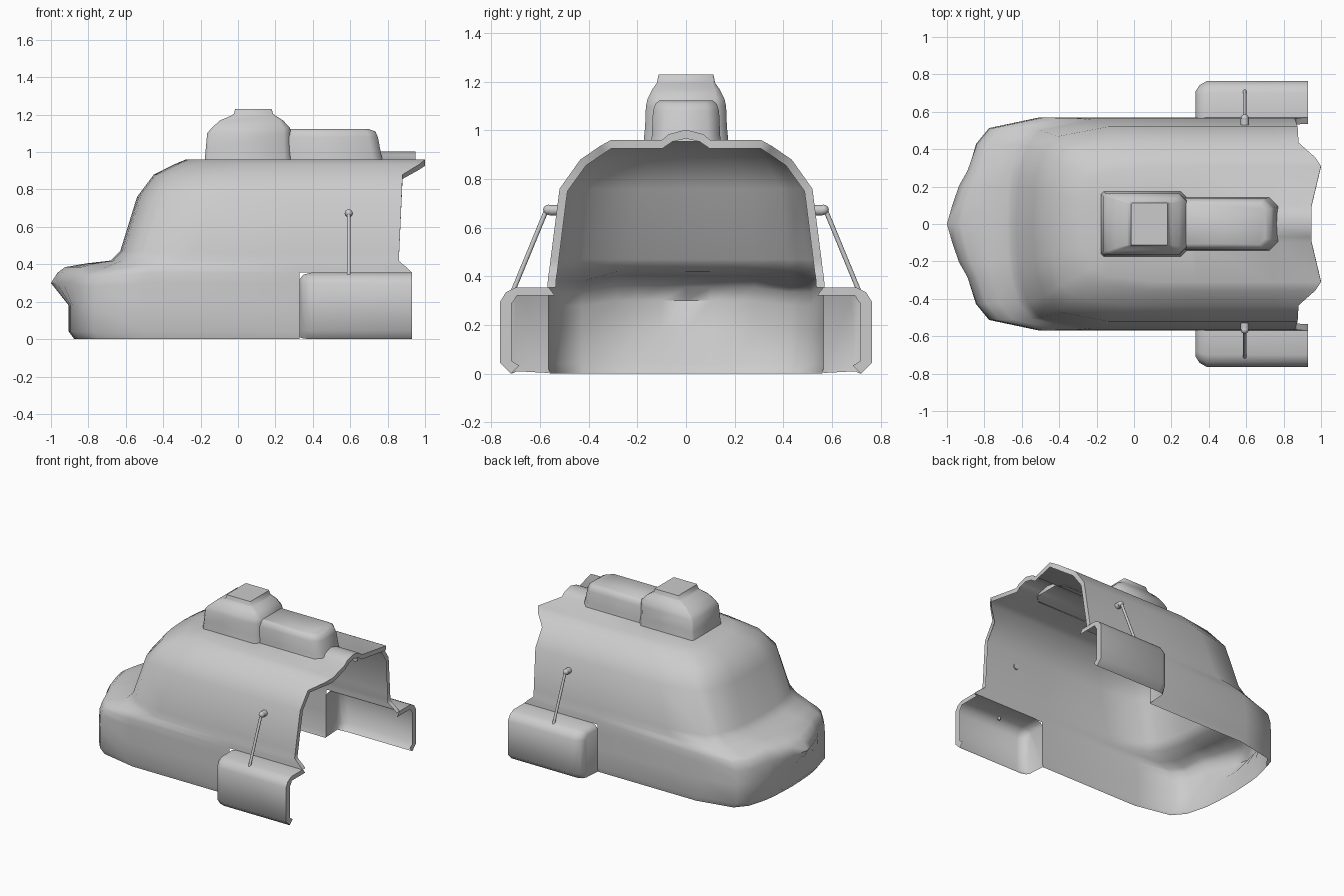
import bpy, bmesh
from math import radians
from mathutils import Vector

if "Cube" in bpy.data.objects:
    bpy.data.objects.remove(bpy.data.objects["Cube"])


def make(name, verts, faces, angle=62):
    bm = bmesh.new()
    vs = [bm.verts.new(v) for v in verts]
    for f in faces:
        bm.faces.new([vs[i] for i in f])
    bmesh.ops.remove_doubles(bm, verts=bm.verts, dist=0.0005)
    loose = [v for v in bm.verts if not v.link_faces]
    bmesh.ops.delete(bm, geom=loose, context='VERTS')
    bmesh.ops.recalc_face_normals(bm, faces=bm.faces)
    c = sum((v.co for v in bm.verts), Vector()) / len(bm.verts)
    bm.normal_update()
    if sum(f.normal.dot(f.calc_center_median() - c) * f.calc_area() for f in bm.faces) < 0:
        bmesh.ops.reverse_faces(bm, faces=bm.faces)
    me = bpy.data.meshes.new(name)
    bm.to_mesh(me)
    bm.free()
    ob = bpy.data.objects.new(name, me)
    bpy.context.collection.objects.link(ob)
    bpy.ops.object.select_all(action='DESELECT')
    bpy.context.view_layer.objects.active = ob
    ob.select_set(True)
    bpy.ops.object.shade_smooth_by_angle(angle=radians(angle))
    return ob


def inset(pts, t):
    # offset an open (y, z) profile to its left by t
    out = []
    for i, p in enumerate(pts):
        a = Vector(pts[max(i - 1, 0)])
        b = Vector(pts[min(i + 1, len(pts) - 1)])
        d = (b - a).normalized()
        out.append((p[0] - d.y * t, p[1] + d.x * t))
    return out


# Body shell: horizontal U-shaped rings (z, half width, front x, nose, rear x, corner drop)
rings = [
    (0.00, .56, -.875, 0, .93, 0), (.04, .57, -.905, 0, .93, 0),
    (.18, .57, -.905, 0, .93, 0), (.30, .57, -.90, .10, .93, .02),
    (.355, .57, -.88, .085, .93, .02), (.385, .568, -.85, .075, .90, .03),
    (.405, .566, -.78, .03, .875, .025), (.42, .563, -.68, 0, .86, 0),
    (.47, .557, -.63, 0, .862, 0), (.76, .52, -.54, 0, .875, 0),
    (.88, .435, -.45, 0, .88, 0), (.935, .355, -.34, 0, .97, 0),
    (.96, .31, -.28, 0, 1.0, 0), (.96, .10, -.10, 0, .95, 0),
    (.96, .07, -.10, 0, .95, 0), (.96, 0, -.10, 0, .95, 0)]
plan = [(0, 0, 1), (.18, .004, .75), (.36, .01, .45), (.5, .02, .1),
        (.75, .06, 0), (.9, .13, 0), (1, .4, 0)]
ridge = {14: .025, 15: .043}
edge = [(r[1], r[0] + ridge.get(i, 0)) for i, r in enumerate(rings)]
lip = inset(edge, .034)
lip[-1] = (0, .967)
verts, faces = [], []
for i, (z, w, front, nose, rear, drop) in enumerate(rings):
    half = []
    for k, (s, dx, n) in enumerate(plan):
        half.append((front + dx - nose * n, w * s, z - (drop if k in (4, 5) else 0)))
    up = ridge.get(i, 0)
    half += [(.33, w, z), (.74, w, z + up), (rear, w, z + up), (rear, *lip[i])]
    verts += [(x, -y, z) for x, y, z in half[:0:-1]] + half
n = 2 * len(plan) + 7
for i in range(len(rings) - 1):
    for j in range(n - 1):
        # the walls behind the side boxes are open
        if i < 4 and (j < 3 or j > n - 5):
            continue
        a = i * n + j
        faces.append([a, a + 1, a + n + 1, a + n])
make("body_shell", verts, faces)

# Side boxes, open inward, below and behind, with a turned-in rear lip
full = [(.565, .355), (.70, .355), (.74, .335), (.765, .295), (.765, .045), (.72, 0)]
mid = [(.565, .345), (.69, .345), (.72, .33), (.742, .295), (.742, .045), (.71, .003)]
small = [(.565, .32), (.68, .32), (.70, .31), (.71, .285), (.71, .05), (.695, .01)]
back = [(y, z) for y, z in inset(full[::-1], .048)][::-1]
back[0] = (.54, .322)
back[1] = (.695, .322)
for side, s in (("left", 1), ("right", -1)):
    sections = ((.33, small), (.35, mid), (.39, full), (.93, full), (.93, back))
    verts = [(x, s * y, z) for x, prof in sections for y, z in prof]
    faces = [[r * 6 + j, r * 6 + j + 1, r * 6 + j + 7, r * 6 + j + 6]
             for r in range(4) for j in range(5)]
    verts.append((.33, s * .565, .003))
    faces.append([0, 1, 2, 3, 4, 5, len(verts) - 1])
    make(side + "_side_box", verts, faces)


def loft(name, levels):
    # stacked chamfered rectangles: z, x0, x1, half width, chamfer front, chamfer rear
    verts, faces = [], []
    for z, a, b, h, c, d in levels:
        verts += [(a + c, -h, z), (b - d, -h, z), (b, -h + d, z), (b, h - d, z),
                  (b - d, h, z), (a + c, h, z), (a, h - c, z), (a, -h + c, z)]
    for r in range(len(levels) - 1):
        for j in range(8):
            k = (j + 1) % 8
            faces.append([r * 8 + j, r * 8 + k, r * 8 + 8 + k, r * 8 + 8 + j])
    faces.append(list(range(len(verts) - 8, len(verts))))
    return make(name, verts, faces)


# Roof tower and the low housing behind it
loft("roof_tower", [(.955, -.178, .29, .174, .015, .04), (1.02, -.172, .285, .168, .015, .04),
                    (1.10, -.165, .283, .165, .015, .04), (1.13, -.14, .278, .158, .015, .035),
                    (1.17, -.095, .24, .138, .01, .02), (1.195, -.035, .20, .12, .01, .01),
                    (1.205, -.022, .187, .118, .006, .006), (1.23, -.015, .18, .113, .006, .006)])
loft("roof_housing", [(.955, .25, .775, .142, .01, .05), (.99, .25, .765, .140, .01, .05),
                      (1.08, .25, .748, .136, .01, .05), (1.11, .25, .735, .126, .01, .045),
                      (1.123, .25, .70, .11, .01, .03)])


def rod(name, p, q, r):
    p, q = Vector(p), Vector(q)
    bpy.ops.mesh.primitive_cylinder_add(vertices=12, radius=r, depth=(q - p).length,
                                        location=(p + q) / 2)
    ob = bpy.context.object
    ob.name = name
    ob.rotation_euler = (q - p).to_track_quat('Z', 'Y').to_euler()
    bpy.ops.object.shade_smooth_by_angle(angle=radians(40))


# Slanted stays with ball joints and mounting stubs
for side, s in (("left", 1), ("right", -1)):
    rod(side + "_stay", (.592, s * .575, .67), (.592, s * .712, .338), .0095)
    rod(side + "_stay_mount", (.592, s * .525, .672), (.592, s * .562, .672), .022)
    bpy.ops.mesh.primitive_uv_sphere_add(segments=14, ring_count=8, radius=.021,
                                         location=(.592, s * .566, .674))
    bpy.context.object.name = side + "_stay_joint"
    bpy.ops.object.shade_smooth()
